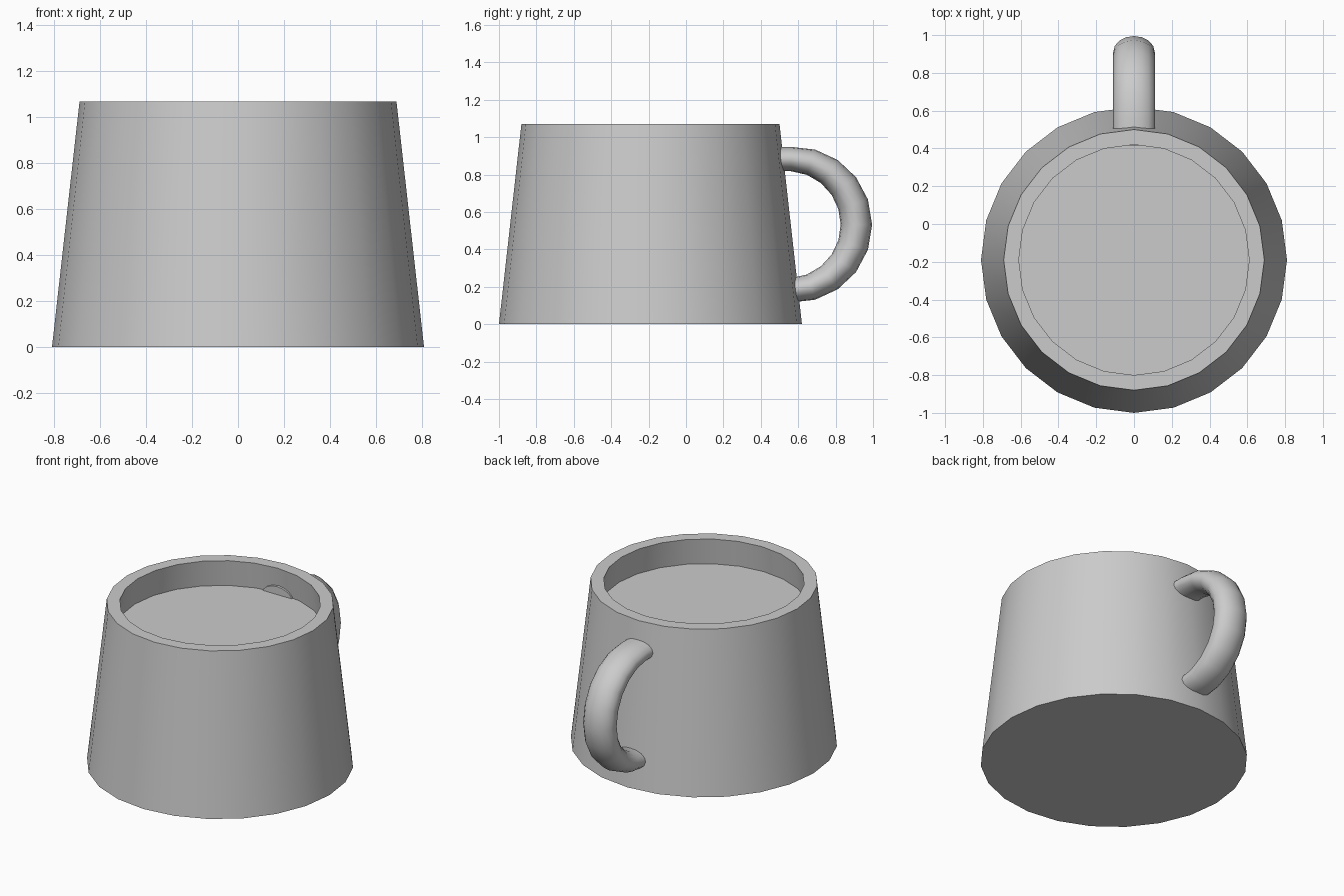
import bpy, bmesh
from math import sin, cos, pi, radians

if "Cube" in bpy.data.objects:
    bpy.data.objects.remove(bpy.data.objects["Cube"])

CENTRE_Y = -0.19
SIDES = 24

grey = bpy.data.materials.new("plain_grey")
grey.use_nodes = True
colour = (0.6, 0.6, 0.6, 1)
grey.diffuse_color = colour
grey.node_tree.nodes["Principled BSDF"].inputs["Base Color"].default_value = colour


def loft(name, rings, smooth_angle):
    """Skin a list of closed rings and cap both ends."""
    bm = bmesh.new()
    loops = [[bm.verts.new(p) for p in ring] for ring in rings]
    n = len(loops[0])
    for a, b in zip(loops, loops[1:]):
        for i in range(n):
            j = (i + 1) % n
            bm.faces.new((a[i], a[j], b[j], b[i]))
    bm.faces.new(loops[0][::-1])
    bm.faces.new(loops[-1])
    bmesh.ops.recalc_face_normals(bm, faces=bm.faces)
    mesh = bpy.data.meshes.new(name)
    bm.to_mesh(mesh)
    bm.free()
    mesh.materials.append(grey)
    obj = bpy.data.objects.new(name, mesh)
    bpy.context.collection.objects.link(obj)
    bpy.ops.object.select_all(action='DESELECT')
    obj.select_set(True)
    bpy.context.view_layer.objects.active = obj
    bpy.ops.object.shade_smooth_by_angle(angle=radians(smooth_angle))
    return obj


def circle(radius, z):
    return [(radius * cos(2 * pi * i / SIDES),
             CENTRE_Y + radius * sin(2 * pi * i / SIDES), z)
            for i in range(SIDES)]


# Cup: outer wall, rim, flaring inner wall and the raised floor
profile = [(0.81, 0), (0.69, 1.07), (0.61, 1.07), (0.63, 0.895)]
loft("cup_body", [circle(r, z) for r, z in profile], 30)

# Handle: half loop with straight ends running through the wall
BEND_Y, BEND_Z, BEND_R = 0.56, 0.532, 0.351
HALF_WIDTH, TUBE_SIDES, BENDS = 0.11, 16, 10


def tube_ring(angle, shift):
    thick = 0.065 + 0.019 * cos(angle)
    ring = []
    for k in range(TUBE_SIDES):
        t = 2 * pi * k / TUBE_SIDES
        r = BEND_R + thick * cos(t)
        ring.append((HALF_WIDTH * sin(t), BEND_Y + shift + r * cos(angle),
                     BEND_Z + r * sin(angle)))
    return ring


END = 0.415 - BEND_Y
rings = [tube_ring(-pi / 2, END)]
rings += [tube_ring(-pi / 2 + pi * s / BENDS, 0) for s in range(BENDS + 1)]
rings.append(tube_ring(pi / 2, END))
loft("handle", rings, 40)
